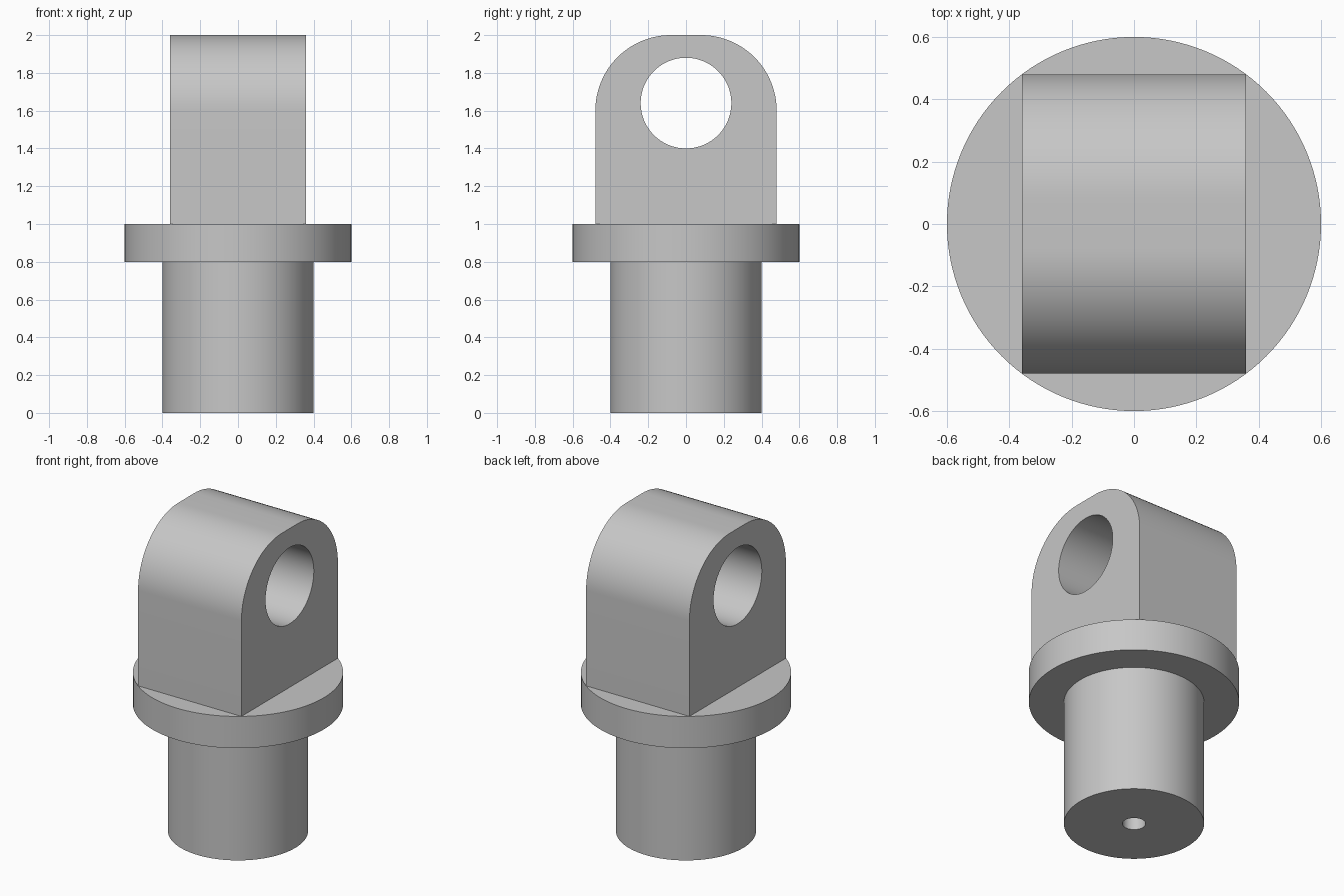
import bpy, bmesh
from math import sin, cos, pi, radians
from mathutils import Vector

cube = bpy.data.objects.get("Cube")
if cube:
    bpy.data.objects.remove(cube, do_unlink=True)

grey = bpy.data.materials.new("plain grey")
grey.use_nodes = True
colour = (0.57, 0.57, 0.57, 1)
grey.diffuse_color = colour
grey.node_tree.nodes["Principled BSDF"].inputs["Base Color"].default_value = colour


def finish(bm, name):
    bmesh.ops.recalc_face_normals(bm, faces=bm.faces)
    mesh = bpy.data.meshes.new(name)
    bm.to_mesh(mesh)
    bm.free()
    mesh.materials.append(grey)
    obj = bpy.data.objects.new(name, mesh)
    bpy.context.collection.objects.link(obj)
    bpy.ops.object.select_all(action='DESELECT')
    obj.select_set(True)
    bpy.context.view_layer.objects.active = obj
    bpy.ops.object.shade_smooth_by_angle(angle=radians(30))
    return obj


def arc(cy, cz, r, start, end, steps):
    """Points of an arc in the side plane, angles in degrees."""
    angles = [radians(start + (end - start) * i / steps) for i in range(steps + 1)]
    return [(cy + r * cos(a), cz + r * sin(a)) for a in angles]


# Round shank with flange, and a small blind centre hole in its base
profile = [(0, 0.6), (0.066, 0.6), (0.066, 0), (0.4, 0),
           (0.4, 0.8), (0.6, 0.8), (0.6, 1), (0, 1)]
bm = bmesh.new()
verts = [bm.verts.new((r, 0, z)) for r, z in profile]
edges = [bm.edges.new(pair) for pair in zip(verts, verts[1:])]
bmesh.ops.spin(bm, geom=verts + edges, cent=(0, 0, 0), axis=(0, 0, 1),
               angle=2 * pi, steps=128)
bmesh.ops.remove_doubles(bm, verts=bm.verts, dist=0.0001)
finish(bm, "flanged_shank")

# Lug with rounded shoulders and a cross hole
half_depth, half_width, fillet = 0.48, 0.36, 0.4
centre = half_depth - fillet
outline = ([(-half_depth, 1), (half_depth, 1)]
           + arc(centre, 1.6, fillet, 0, 90, 24)
           + arc(-centre, 1.6, fillet, 90, 180, 24))
eye = arc(0, 1.64, 0.24, 0, 360, 96)[:-1]
bm = bmesh.new()
edges = []
for loop in (outline, eye):
    vs = [bm.verts.new((-half_width, y, z)) for y, z in loop]
    edges += [bm.edges.new((v, vs[i - 1])) for i, v in enumerate(vs)]
bmesh.ops.triangle_fill(bm, edges=edges, use_beauty=True, normal=Vector((1, 0, 0)))
out = bmesh.ops.extrude_face_region(bm, geom=bm.faces[:], use_keep_orig=True)
moved = [g for g in out["geom"] if isinstance(g, bmesh.types.BMVert)]
bmesh.ops.translate(bm, verts=moved, vec=(2 * half_width, 0, 0))
finish(bm, "eye_lug")
